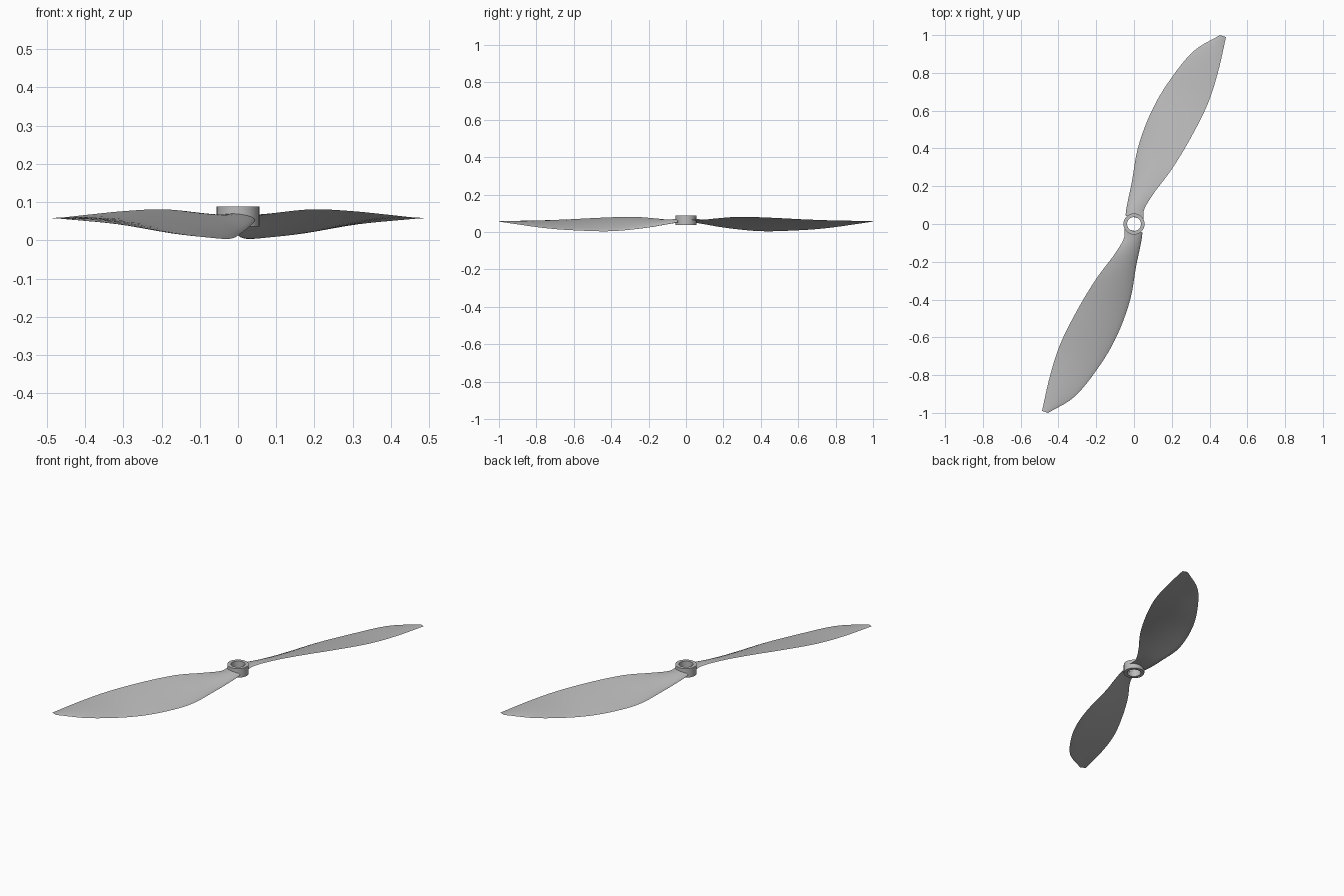
import bpy, bmesh, math
from mathutils import Vector, Matrix

cube = bpy.data.objects.get("Cube")
if cube:
    bpy.data.objects.remove(cube)

grey = bpy.data.materials.new("grey_plastic")
grey.use_nodes = True
colour = (0.5, 0.5, 0.5, 1)
grey.diffuse_color = colour
grey.node_tree.nodes["Principled BSDF"].inputs["Base Color"].default_value = colour


def finish(bm, name):
    bmesh.ops.recalc_face_normals(bm, faces=bm.faces)
    mesh = bpy.data.meshes.new(name)
    bm.to_mesh(mesh)
    bm.free()
    mesh.materials.append(grey)
    obj = bpy.data.objects.new(name, mesh)
    bpy.context.collection.objects.link(obj)
    bpy.ops.object.select_all(action="DESELECT")
    obj.select_set(True)
    bpy.context.view_layer.objects.active = obj
    bpy.ops.object.shade_smooth_by_angle(angle=math.radians(40))


def spline(points, steps):
    """Smooth path through all points."""
    pts = [2 * points[0] - points[1]] + points + [2 * points[-1] - points[-2]]
    path = []
    for a, b, c, d in zip(pts, pts[1:], pts[2:], pts[3:]):
        for i in range(steps):
            t = i / steps
            path.append(0.5 * (2 * b + (c - a) * t + (2 * a - 5 * b + 4 * c - d) * t**2
                               + (3 * b - a - 3 * c + d) * t**3))
    return path + [points[-1]]


def loft(bm, rings):
    """Bridge a list of closed vertex rings."""
    for a, b in zip(rings, rings[1:]):
        for i in range(len(a)):
            j = (i + 1) % len(a)
            bm.faces.new((a[i], a[j], b[j], b[i]))


# Blade edges from root to tip, and the thickness at each station
low_edge = [(-.045, .045, .052), (-.037, .10, .042), (-.01, .23, .02), (.02, .40, .004),
            (.085, .58, .008), (.175, .74, .019), (.31, .91, .042), (.455, 1, .056)]
high_edge = [(.05, .025, .064), (.055, .08, .064), (.11, .17, .073), (.2, .29, .081),
             (.3, .455, .076), (.39, .635, .067), (.445, .805, .061), (.487, .99, .057)]
thickness = [.016, .015, .014, .013, .012, .01, .007, .003]
SPAN = Vector((.44, .9, 0))
CHORD = 10


def blade(name, turn):
    bm = bmesh.new()
    lows = spline([Vector(p) for p in low_edge], 5)
    highs = spline([Vector(p) for p in high_edge], 5)
    thick = spline(thickness, 5)
    rings = []
    for low, high, depth in zip(lows, highs, thick):
        up = (high - low).cross(SPAN).normalized()
        top, bottom = [], []
        for i in range(CHORD + 1):
            t = (1 - math.cos(math.pi * i / CHORD)) / 2
            middle = low.lerp(high, t) + up * depth * 2 * t * (1 - t)
            half = up * depth * math.sqrt(t) * (1 - t)
            top.append(middle + half)
            bottom.append(middle - half)
        rings.append([bm.verts.new(p) for p in top + bottom[-2:0:-1]])
    loft(bm, rings)
    bm.faces.new(rings[0])
    bm.faces.new(rings[-1])
    bm.transform(Matrix.Rotation(turn, 4, "Z"))
    finish(bm, name)


blade("back_blade", 0)
blade("front_blade", math.pi)

# Hub: a ring with an open bore
bm = bmesh.new()
SIDES = 32
profile = [(.056, .036), (.056, .088), (.037, .088), (.037, .036)]
rings = [[bm.verts.new((r * math.cos(math.tau * i / SIDES), r * math.sin(math.tau * i / SIDES), z))
          for i in range(SIDES)] for r, z in profile]
loft(bm, rings + rings[:1])
finish(bm, "hub")
